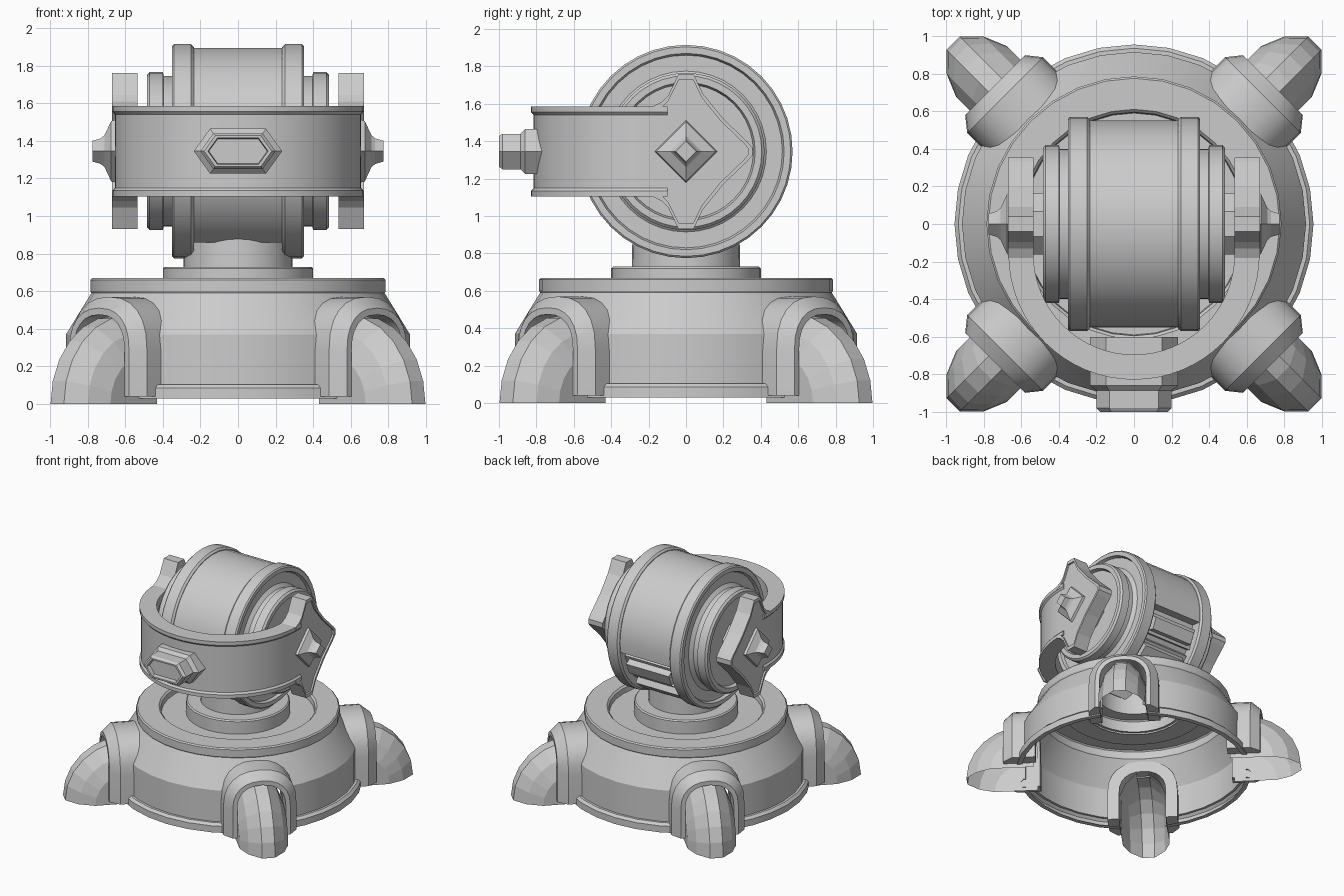
import bpy, bmesh, math
from math import sin, cos, pi, radians

if "Cube" in bpy.data.objects:
    bpy.data.objects.remove(bpy.data.objects["Cube"])

CZ = 1.345  # height of the wheel axle


def loft(name, rings, ring_closed=True, path_closed=False, caps=False, skip=None, smooth=True):
    """Skin a list of equal-length point rings into one mesh object."""
    bm = bmesh.new()
    vs = [[bm.verts.new(p) for p in r] for r in rings]
    n, m = len(rings), len(rings[0])
    for i in range(n if path_closed else n - 1):
        for j in range(m if ring_closed else m - 1):
            if skip and skip(i, j):
                continue
            a, b = vs[i], vs[(i + 1) % n]
            bm.faces.new((a[j], a[(j + 1) % m], b[(j + 1) % m], b[j]))
    if caps:
        bm.faces.new(vs[0][::-1])
        bm.faces.new(vs[-1])
    bmesh.ops.remove_doubles(bm, verts=bm.verts[:], dist=1e-5)
    bmesh.ops.recalc_face_normals(bm, faces=bm.faces[:])
    me = bpy.data.meshes.new(name)
    bm.to_mesh(me)
    bm.free()
    ob = bpy.data.objects.new(name, me)
    bpy.context.collection.objects.link(ob)
    if smooth:
        bpy.ops.object.select_all(action='DESELECT')
        ob.select_set(True)
        bpy.context.view_layer.objects.active = ob
        bpy.ops.object.shade_smooth_by_angle(angle=radians(24))
    return ob


def circle_z(r, z, n=32):
    return [(r * cos(2 * pi * k / n), r * sin(2 * pi * k / n), z) for k in range(n)]


def circle_x(r, x, n=32, off=0.0):
    return [(x, r * cos(2 * pi * k / n + off), CZ + r * sin(2 * pi * k / n + off)) for k in range(n)]


# Hollow base shell, open at the four arches (first profile bands)
shell = [(.915, .03), (.955, .03), (.955, .085), (.935, .105), (.915, .105), (.915, .37),
         (.86, .46), (.78, .59), (.785, .6), (.785, .66), (.775, .67), (.61, .67),
         (.595, .655), (.59, .615), (.38, .615)]
loft("base_shell", [circle_z(r, z) for r, z in shell],
     skip=lambda i, j: i < 6 and j % 8 in (3, 4))

# Neck and its collar
neck = [(.40, .60), (.40, .72), (.39, .73), (.29, .73), (.285, .95)]
loft("neck", [circle_z(r, z) for r, z in neck])

# Four feet with arched collars on the diagonals
LEG = [(-.19, .47), (-.19, .21), (-.14, .09), (-.05, 0), (.05, 0), (.14, .09), (.19, .21), (.19, .47)]


def arch(o):
    """Half-round-topped arch outline, inset by o."""
    w, pts = .285 - o, []
    for k in range(13):
        a = pi * k / 12
        c, s = cos(a), sin(a)
        pts.append((math.copysign(abs(c) ** .85, c) * w if abs(c) > 1e-6 else 0,
                    .285 + w * abs(s) ** .85 if s > 1e-6 else .285))
    return [(w, .04)] + pts + [(-w, .04)]


for q in range(4):
    ang = pi / 4 + q * pi / 2

    def place(d, t, z):
        return (d * cos(ang) - t * sin(ang), d * sin(ang) + t * cos(ang), z)

    rings = []
    for k in range(7):
        a = radians(15 * k)
        rings.append([place(.88 + (.48 - i) * cos(a), t, (.47 - i) * sin(a)) for t, i in LEG])
    rings.append([place(.80, t, .47 - i) for t, i in LEG])
    loft(f"foot_{q + 1}", rings, ring_closed=False, smooth=False)

    section = [(.78, 0), (.97, 0), (1.045, .06), (1.045, .095), (.78, .095)]
    cols = [[place(d, t, z) for t, z in arch(o)] for d, o in section]
    loft(f"foot_collar_{q + 1}", [list(r) for r in zip(*cols)], caps=True)

# Wheel: core, two rims and side hubs turned round the x axis
half = [(.235, .465), (.235, .555), (.25, .57), (.34, .57), (.35, .56), (.35, .525), (.325, .515),
        (.325, .43), (.35, .40), (.395, .40), (.40, .42), (.47, .42), (.485, .405), (.485, .37),
        (.455, .36), (.455, .001)]
prof = [(-x, r) for x, r in reversed(half)] + half
loft("wheel", [circle_x(r, x, 40) for x, r in prof], caps=True)

# Drum cover over the core, open at the lower back
rings = []
for k in range(26):
    a = radians(-8 + 10 * k)
    rings.append([(x, r * cos(a), CZ + r * sin(a))
                  for x, r in ((-.24, .45), (-.24, .55), (.24, .55), (.24, .45))])
loft("drum_cover", rings, caps=True)

# Stepped bars in the open part of the drum
for n, deg in enumerate((-24, -50)):
    a = radians(deg)
    rings = []
    for r, w, x in ((.44, .085, .235), (.495, .085, .235), (.495, .06, .2), (.545, .05, .2)):
        rings.append([(sx * x, r * cos(a) - s * w * sin(a), CZ + r * sin(a) + s * w * cos(a))
                      for sx, s in ((-1, -1), (1, -1), (1, 1), (-1, 1))])
    loft(f"drum_bar_{n + 1}", rings, caps=True, smooth=False)

# Yoke band: lipped section along a half circle with short straight ends
BAND = [(.535, 1.105), (.668, 1.105), (.668, 1.135), (.655, 1.15), (.655, 1.54),
        (.668, 1.555), (.668, 1.585), (.535, 1.585)]
rings = [[(-r, -.10, z) for r, z in BAND]]
for k in range(33):
    a = pi + pi * k / 32
    rings.append([(r * cos(a), -.16 + r * sin(a), z) for r, z in BAND])
rings.append([(r, -.10, z) for r, z in BAND])
loft("yoke_band", rings, caps=True)

# Star plates, raised edges, axles and studs on both sides
upper = [(-.18, .24), (-.13, .265), (-.095, .30), (-.04, .415), (.04, .415), (.09, .31),
         (.20, .175), (.33, .05), (.355, .02)]
star = upper + [(y, -z) for y, z in reversed(upper)]
for side, s in (("right", 1), ("left", -1)):
    loft(f"star_plate_{side}", [[(s * x, y, CZ + z) for y, z in star] for x in (.535, .655)],
         caps=True, smooth=False)
    edge = []
    for k, (y, z) in enumerate(star):
        f = .93 if 2 < k < len(star) - 3 else 1
        yi, zi = y * f, (z * f if f < 1 else z - math.copysign(.03, z))
        edge.append([(s * .65, y, CZ + z), (s * .67, y, CZ + z),
                     (s * .67, yi, CZ + zi), (s * .65, yi, CZ + zi)])
    loft(f"star_edge_{side}", edge, caps=True, smooth=False)
    loft(f"axle_{side}", [circle_x(.175, s * x, 8, pi / 8) for x in (.45, .56)], caps=True, smooth=False)
    stud = [(.168, .65), (.16, .675), (.085, .71), (.068, .73), (.055, .775)]
    loft(f"stud_{side}", [circle_x(r, s * x, 4) for r, x in stud], caps=True, smooth=False)

# Long hexagonal badge through the front of the yoke
levels = [(-.60, .235, .12), (-.86, .235, .12), (-.885, .20, .095), (-.98, .20, .095),
          (-1.0, .18, .082), (-1.0, .16, .07), (-.965, .155, .065)]
loft("front_badge", [[(-w, y, CZ), (-w + h * .72, y, CZ + h), (w - h * .72, y, CZ + h),
                      (w, y, CZ), (w - h * .72, y, CZ - h), (-w + h * .72, y, CZ - h)]
                     for y, w, h in levels], caps=True, smooth=False)
